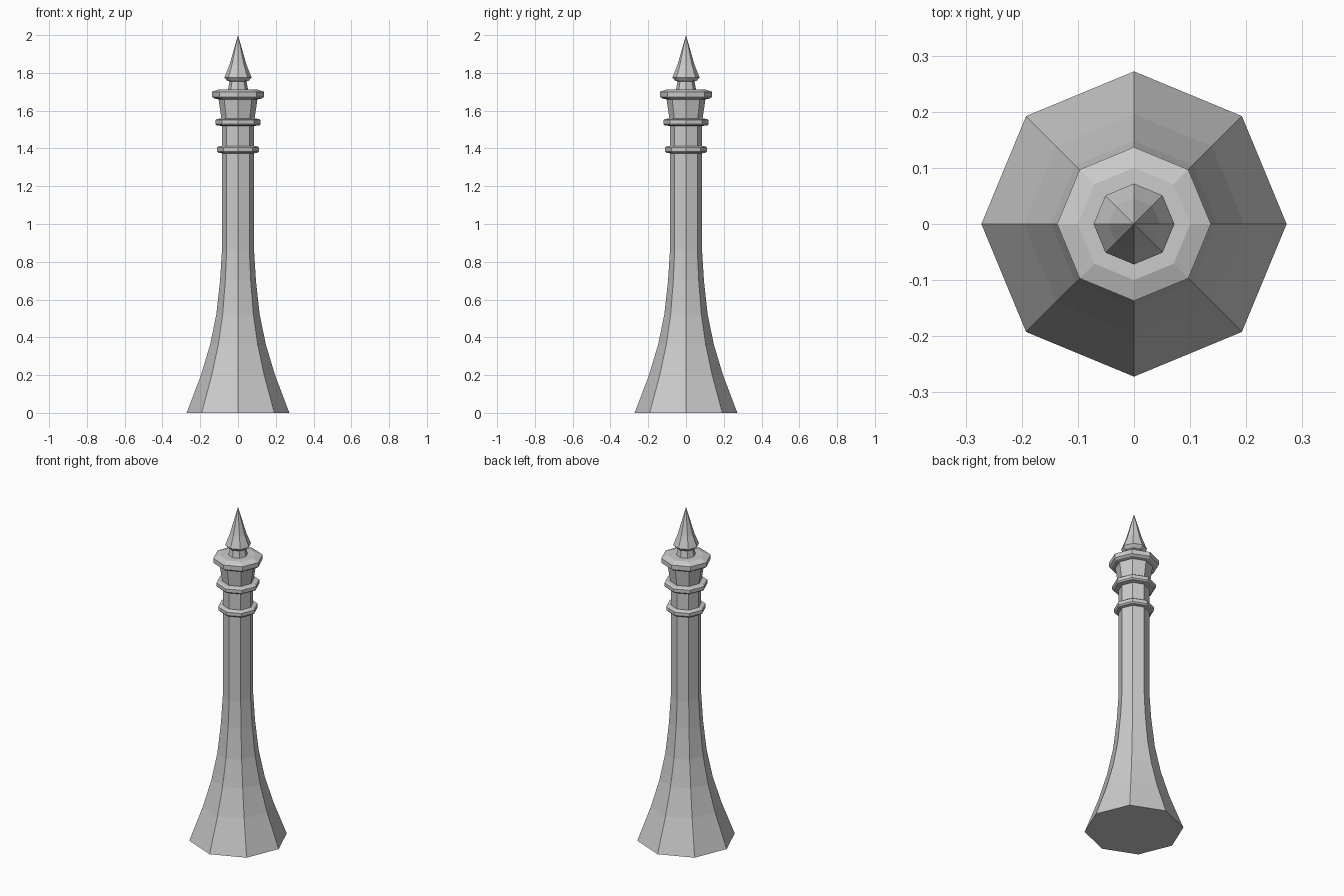
import bpy, bmesh
from math import cos, sin, pi

if "Cube" in bpy.data.objects:
    bpy.data.objects.remove(bpy.data.objects["Cube"])

SIDES = 8


def lathe(name, profile):
    """Sweep a (radius, z) profile around z; zero radius makes a single tip."""
    bm = bmesh.new()
    rings = []
    for r, z in profile:
        if r == 0:
            rings.append([bm.verts.new((0, 0, z))] * SIDES)
        else:
            rings.append([bm.verts.new((r * cos(2 * pi * i / SIDES),
                                        r * sin(2 * pi * i / SIDES), z))
                          for i in range(SIDES)])
    for low, high in zip(rings, rings[1:]):
        for i in range(SIDES):
            j = (i + 1) % SIDES
            corners = list(dict.fromkeys((low[i], low[j], high[j], high[i])))
            bm.faces.new(corners)
    # Flat underside for parts that stand on the ground
    if profile[0][1] == 0:
        bm.faces.new(list(reversed(rings[0])))
    mesh = bpy.data.meshes.new(name)
    bm.to_mesh(mesh)
    bm.free()
    obj = bpy.data.objects.new(name, mesh)
    bpy.context.collection.objects.link(obj)
    return obj


def collar(name, z, inner, outer):
    """Thin projecting band with sloped upper and lower edges."""
    lathe(name, [(inner, z - 0.021), (outer - 0.008, z - 0.018),
                 (outer, z - 0.010), (outer, z + 0.010),
                 (outer - 0.008, z + 0.016), (inner, z + 0.019)])


# Flared column, straight in its upper half, widening under the cap
lathe("column", [(0.272, 0), (0.196, 0.2), (0.148, 0.36), (0.115, 0.52),
                 (0.095, 0.70), (0.085, 0.86), (0.085, 1.54),
                 (0.103, 1.66)])

# Two bands around the column
collar("lower_collar", 1.395, 0.085, 0.11)
collar("upper_collar", 1.54, 0.085, 0.12)

# Wide cap with a shallow sloped top
lathe("cap", [(0.103, 1.66), (0.125, 1.664), (0.137, 1.673), (0.137, 1.70),
              (0.10, 1.713), (0.053, 1.713)])

# Neck and pointed finial
lathe("neck", [(0.053, 1.713), (0.045, 1.755)])
lathe("finial", [(0.045, 1.755), (0.058, 1.759), (0.072, 1.775),
                 (0.046, 1.84), (0.026, 1.91), (0, 2.0)])
